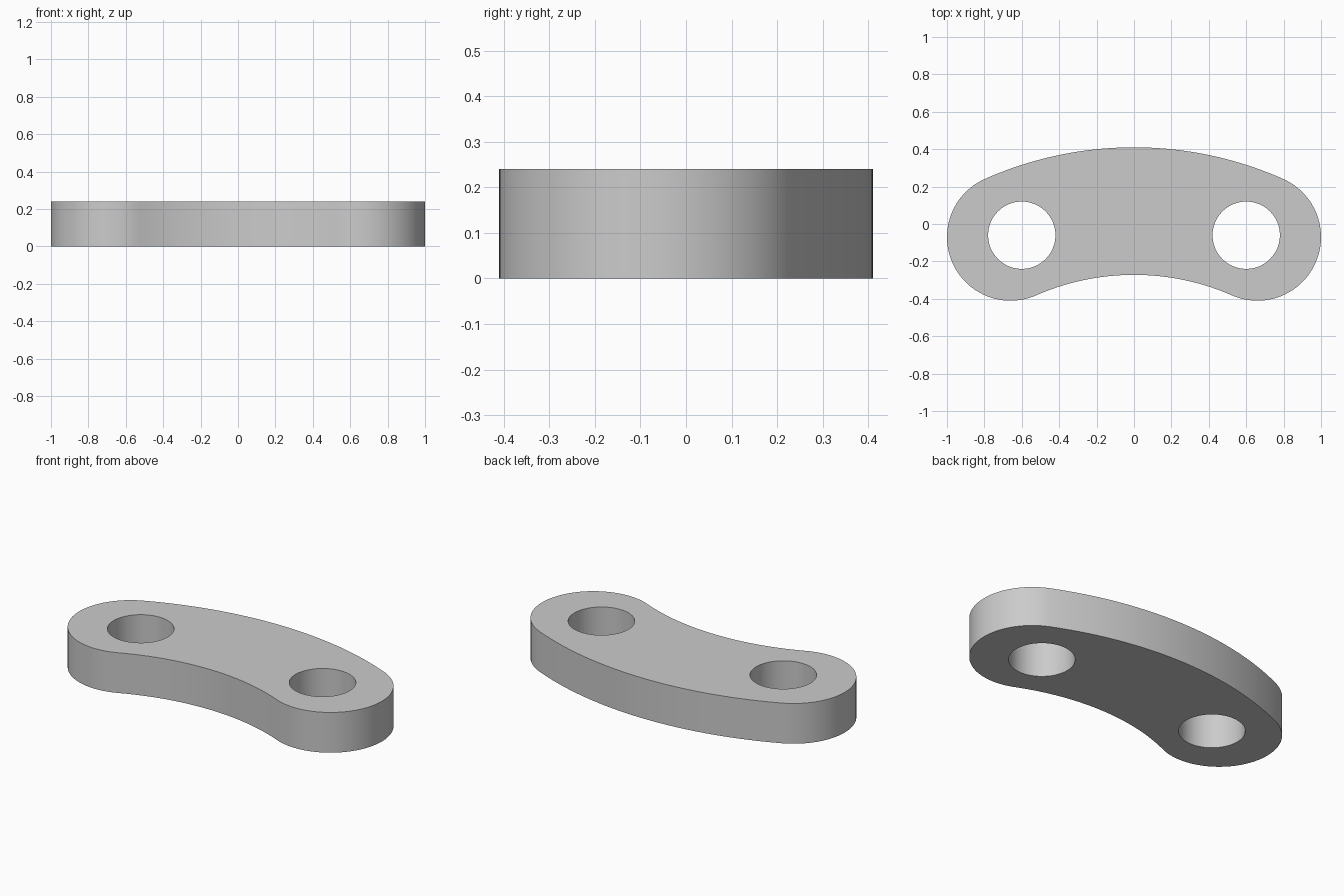
import bpy, bmesh
from math import atan2, cos, sin, pi, radians

if "Cube" in bpy.data.objects:
    bpy.data.objects.remove(bpy.data.objects["Cube"])

HEIGHT = 0.24
END_X, END_Y, END_R = 0.66, -0.07, 0.34     # rounded ends
TOP_Y, LOW_Y = 0.41, -0.272                 # crown of the back and front arcs
HOLE_X, HOLE_Y, HOLE_R = 0.6, -0.06, 0.18


def arc(cx, cy, r, start, end, steps):
    """Points along an arc, without its last point."""
    return [(cx + r * cos(start + (end - start) * i / steps),
             cy + r * sin(start + (end - start) * i / steps)) for i in range(steps)]


# Back and front arcs, both tangent to the end circles
a, b = TOP_Y - END_Y, END_Y - LOW_Y
back_r = (END_X**2 + a**2 - END_R**2) / (2 * (a - END_R))
front_r = (END_X**2 + b**2 - END_R**2) / (2 * (END_R - b))
back_angle = atan2(back_r - a, END_X)
front_angle = atan2(front_r + b, END_X)

# Closed outline, counter-clockwise
outline = (
    arc(END_X, END_Y, END_R, front_angle - pi, back_angle, 48)
    + arc(0, TOP_Y - back_r, back_r, back_angle, pi - back_angle, 40)
    + arc(-END_X, END_Y, END_R, pi - back_angle, 2 * pi - front_angle, 48)
    + arc(0, LOW_Y - front_r, front_r, pi - front_angle, front_angle, 40)
)
holes = [arc(side * HOLE_X, HOLE_Y, HOLE_R, 0, 2 * pi, 64) for side in (-1, 1)]

# Fill the outline around the holes, then extrude upwards
bm = bmesh.new()
edges = []
for loop in [outline] + holes:
    verts = [bm.verts.new((x, y, 0)) for x, y in loop]
    edges += [bm.edges.new((v, verts[i - 1])) for i, v in enumerate(verts)]
bmesh.ops.triangle_fill(bm, edges=edges, use_beauty=True, normal=(0, 0, 1))
extruded = bmesh.ops.extrude_face_region(bm, geom=bm.faces[:], use_keep_orig=True)
top_verts = [g for g in extruded["geom"] if isinstance(g, bmesh.types.BMVert)]
bmesh.ops.translate(bm, verts=top_verts, vec=(0, 0, HEIGHT))
bmesh.ops.recalc_face_normals(bm, faces=bm.faces[:])

mesh = bpy.data.meshes.new("curved_link_plate")
bm.to_mesh(mesh)
bm.free()
plate = bpy.data.objects.new("curved_link_plate", mesh)
bpy.context.collection.objects.link(plate)

# Plain grey material
color = (0.6, 0.6, 0.6, 1)
grey = bpy.data.materials.new("plain_grey")
grey.use_nodes = True
grey.diffuse_color = color
grey.node_tree.nodes["Principled BSDF"].inputs["Base Color"].default_value = color
mesh.materials.append(grey)

# Smooth walls with sharp rims
bpy.ops.object.select_all(action="DESELECT")
plate.select_set(True)
bpy.context.view_layer.objects.active = plate
bpy.ops.object.shade_smooth_by_angle(angle=radians(30))
